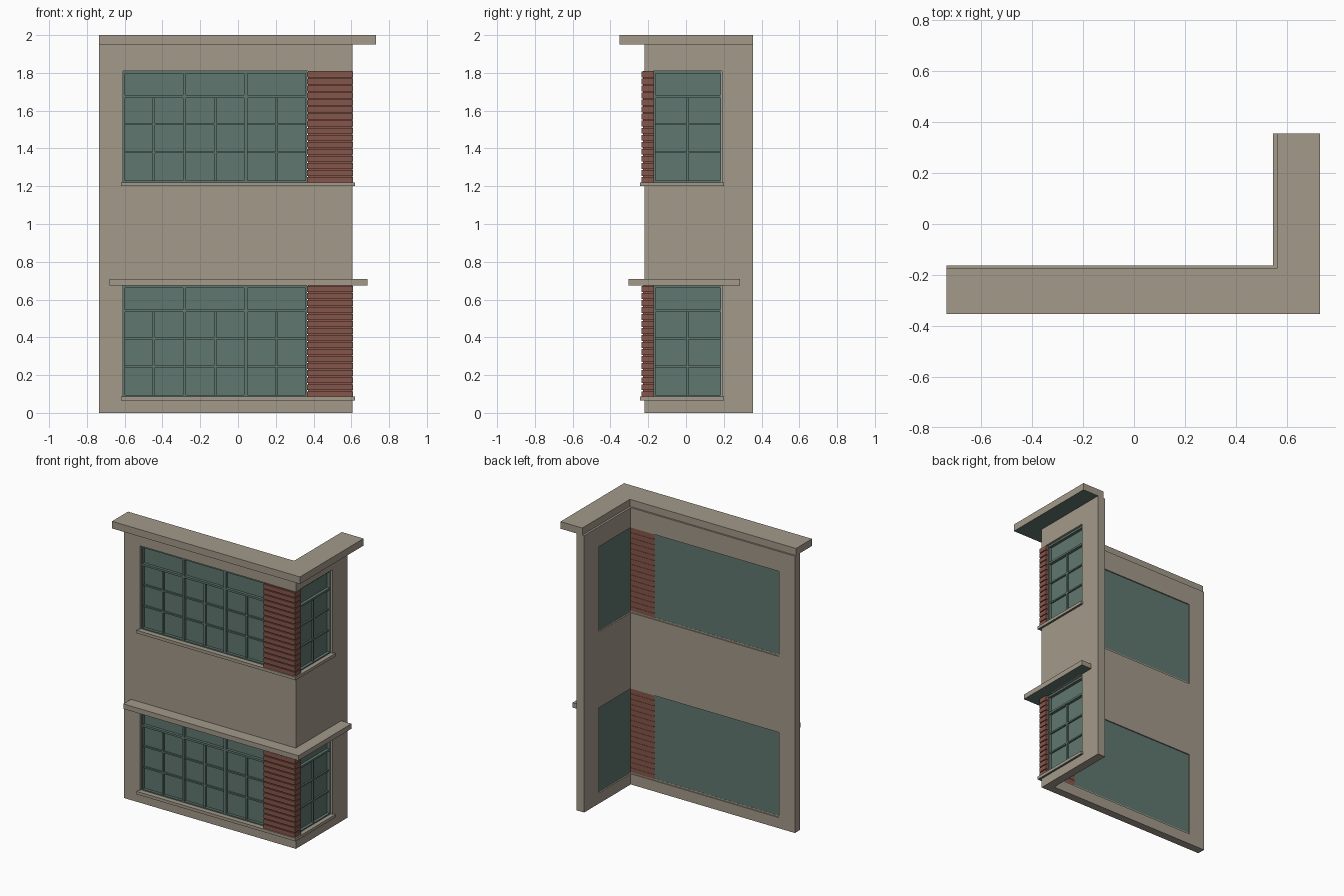
import bpy, bmesh

if "Cube" in bpy.data.objects:
    bpy.data.objects.remove(bpy.data.objects["Cube"], do_unlink=True)


def material(name, r, g, b):
    m = bpy.data.materials.new(name)
    m.use_nodes = True
    m.diffuse_color = (r, g, b, 1)
    m.node_tree.nodes["Principled BSDF"].inputs["Base Color"].default_value = (r, g, b, 1)
    return m


STONE = material("warm stone", 0.365, 0.32, 0.255)
TEAL = material("muted teal", 0.115, 0.185, 0.16)
BRICK = material("red brick", 0.235, 0.093, 0.07)


def add_box(bm, x0, x1, y0, y1, z0, z1):
    verts = bmesh.ops.create_cube(bm, size=1)["verts"]
    for v in verts:
        v.co.x = x1 if v.co.x > 0 else x0
        v.co.y = y1 if v.co.y > 0 else y0
        v.co.z = z1 if v.co.z > 0 else z0


def finish(bm, name, *mats):
    bmesh.ops.recalc_face_normals(bm, faces=bm.faces)
    mesh = bpy.data.meshes.new(name)
    # A second material goes on the undersides
    if len(mats) > 1:
        bm.normal_update()
        for f in bm.faces:
            f.material_index = 1 if f.normal.z < -0.5 else 0
    bm.to_mesh(mesh)
    bm.free()
    for m in mats:
        mesh.materials.append(m)
    obj = bpy.data.objects.new(name, mesh)
    bpy.context.scene.collection.objects.link(obj)
    return obj


def corner_slab(name, left, right, front, back, inner_x, inner_y, z0, z1, *mats):
    """L-shaped prism wrapping the front and the +x side."""
    bm = bmesh.new()
    outline = [(left, front), (right, front), (right, back),
               (inner_x, back), (inner_x, inner_y), (left, inner_y)]
    face = bm.faces.new([bm.verts.new((x, y, z0)) for x, y in outline])
    top = bmesh.ops.extrude_face_region(bm, geom=[face])["geom"]
    for v in top:
        if isinstance(v, bmesh.types.BMVert):
            v.co.z = z1
    return finish(bm, name, *mats)


# Main wall with a corner opening on each floor
FLOORS = {"lower": 0.08, "upper": 1.215}
HEIGHT = 0.595
wall = corner_slab("wall", -0.735, 0.605, -0.22, 0.355, 0.545, -0.163, 0, 1.95, STONE)
for floor, base in FLOORS.items():
    bm = bmesh.new()
    add_box(bm, -0.61, 0.8, -0.4, 0.19, base - 0.005, base + HEIGHT)
    cutter = finish(bm, floor + "_cutter", STONE)
    cutter.hide_render = True
    mod = wall.modifiers.new("opening", "BOOLEAN")
    mod.object, mod.operation, mod.solver = cutter, "DIFFERENCE", "EXACT"
    bpy.context.view_layer.objects.active = wall
    bpy.ops.object.modifier_apply(modifier=mod.name)
    bpy.data.objects.remove(cutter, do_unlink=True)

# Roof cornice and the canopy over the lower windows
corner_slab("roof_cornice", -0.735, 0.73, -0.353, 0.355, 0.56, -0.175, 1.95, 2.0, STONE, TEAL)
corner_slab("canopy", -0.68, 0.685, -0.305, 0.285, 0.58, -0.195, 0.675, 0.71, STONE, TEAL)


def window(name, side, start, end, bays, base):
    """Glass, outer frame, transom, mullions and glazing bars."""
    bm = bmesh.new()

    def bar(u0, u1, z0, z1, inner, outer):
        if side:
            add_box(bm, 0.545 + inner, 0.545 + outer, u0, u1, z0, z1)
        else:
            add_box(bm, u0, u1, -0.163 - outer, -0.163 - inner, z0, z1)

    top, transom = base + HEIGHT, base + 0.46
    bar(start, end, base, top, 0.008, 0.025)
    for z in (base + 0.007, transom, top - 0.007):
        bar(start, end, z - 0.007, z + 0.007, 0.02, 0.045)
    width = (end - start) / bays
    for i in range(bays + 1):
        u = start + i * width
        half = 0.009
        bar(max(start, u - half), min(end, u + half), base, top, 0.02, 0.045)
    for i in range(bays):
        mid = start + (i + 0.5) * width
        bar(mid - 0.006, mid + 0.006, base, transom, 0.02, 0.037)
        for dz in (0.165, 0.313):
            bar(start + i * width, start + (i + 1) * width,
                base + dz - 0.005, base + dz + 0.005, 0.02, 0.036)
    return finish(bm, name, TEAL)


def brick_corner(name, base, courses=16):
    """Stacked courses separated by narrow grooves around a recessed core."""
    bm = bmesh.new()
    add_box(bm, 0.37, 0.602, -0.227, -0.172, base, base + HEIGHT)
    step = HEIGHT / courses
    for i in range(courses):
        z = base + i * step
        add_box(bm, 0.364, 0.61, -0.235, -0.17, z + 0.003, z + step - 0.003)
    return finish(bm, name, BRICK)


# Windows, brick corner and sill for each floor
for floor, base in FLOORS.items():
    window(floor + "_front_window", False, -0.608, 0.366, 3, base)
    window(floor + "_side_window", True, -0.171, 0.188, 1, base)
    brick_corner(floor + "_brick_corner", base)
    corner_slab(floor + "_sill", -0.62, 0.62, -0.243, 0.2, 0.555, -0.17,
                base - 0.015, base + 0.006, STONE, TEAL)
